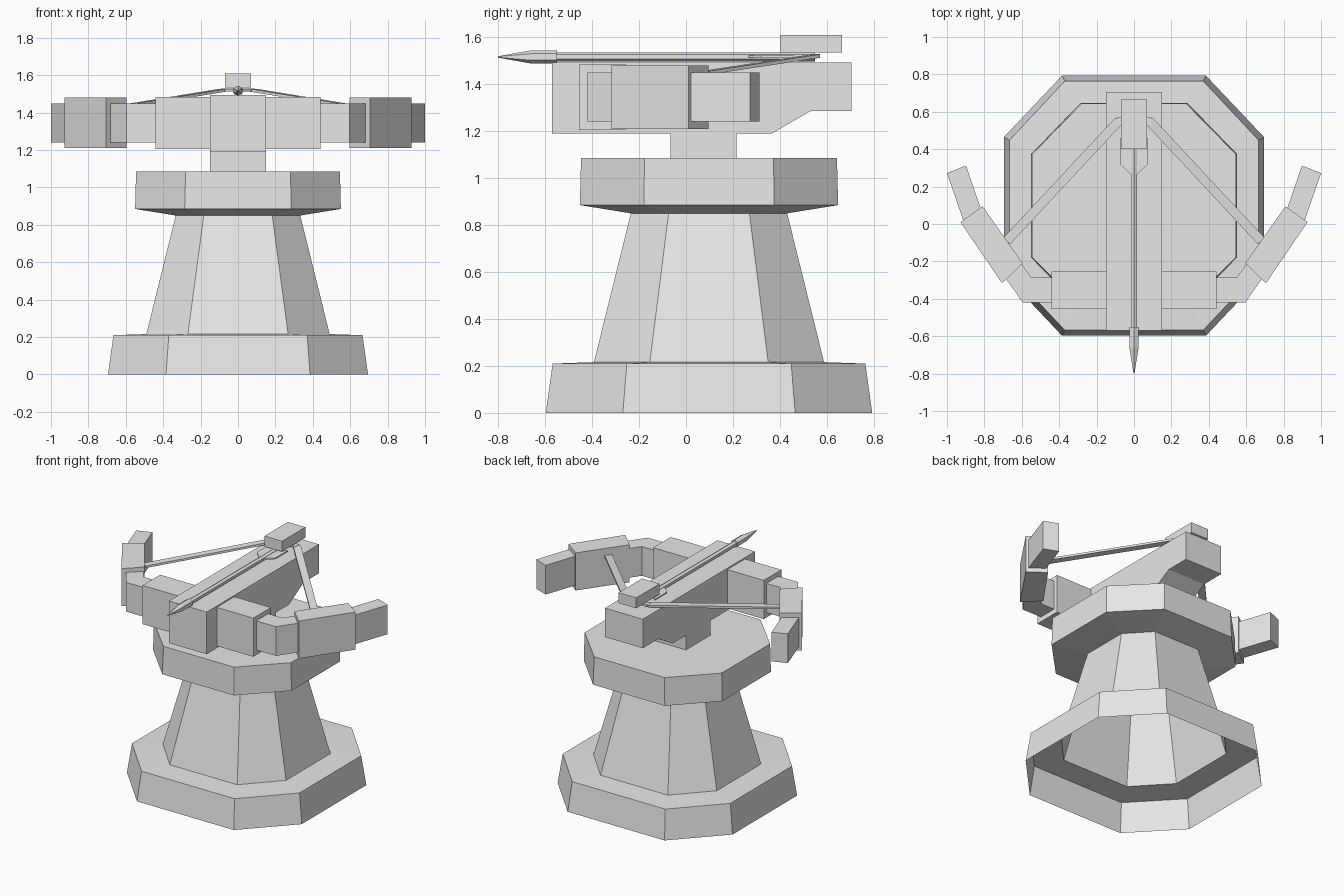
import bpy, bmesh, math
from mathutils import Vector

if "Cube" in bpy.data.objects:
    bpy.data.objects.remove(bpy.data.objects["Cube"], do_unlink=True)

grey = bpy.data.materials.new("plain_grey")
grey.use_nodes = True
GREY = (0.8, 0.8, 0.8, 1)
grey.diffuse_color = GREY
grey.node_tree.nodes["Principled BSDF"].inputs["Base Color"].default_value = GREY


def finish(name, bm):
    bmesh.ops.recalc_face_normals(bm, faces=bm.faces)
    me = bpy.data.meshes.new(name)
    bm.to_mesh(me)
    bm.free()
    me.materials.append(grey)
    ob = bpy.data.objects.new(name, me)
    bpy.context.collection.objects.link(ob)
    return ob


def loft(name, rings, cap_start=True, cap_end=True):
    """Skin a sequence of closed rings that share one point count."""
    bm = bmesh.new()
    loops = [[bm.verts.new(p) for p in ring] for ring in rings]
    for a, b in zip(loops, loops[1:]):
        for i in range(len(a)):
            j = (i + 1) % len(a)
            bm.faces.new((a[i], a[j], b[j], b[i]))
    if cap_start:
        bm.faces.new(loops[0])
    if cap_end:
        bm.faces.new(loops[-1])
    return finish(name, bm)


def slab(name, outline, z0, z1):
    """Extrude a plan outline between two heights."""
    return loft(name, [[(x, y, z) for x, y in outline] for z in (z0, z1)])


def box(name, x, y0, y1, z0, z1):
    return slab(name, [(-x, y0), (x, y0), (x, y1), (-x, y1)], z0, z1)


def octagon(half, cx, cy, z, yc=0.098):
    """Square of the given half size with cut corners."""
    pts = [(cx, -half), (half, -cy), (half, cy), (cx, half),
           (-cx, half), (-half, cy), (-half, -cy), (-cx, -half)]
    return [(x, y + yc, z) for x, y in pts]


def bar(name, a, b, width, height):
    """Straight flat bar from a to b."""
    a, b = Vector(a), Vector(b)
    side = (b - a).cross(Vector((0, 0, 1))).normalized() * width / 2
    up = side.cross(b - a).normalized() * height / 2
    return loft(name, [[p + side + up, p - side + up, p - side - up, p + side - up]
                       for p in (a, b)])


# Tower: hollow foot and column, closed platform on top
loft("tower", [
    octagon(0.695, 0.385, 0.367, 0),
    octagon(0.666, 0.37, 0.35, 0.21),
    octagon(0.49, 0.268, 0.252, 0.216),
    octagon(0.333, 0.183, 0.172, 0.85),
    octagon(0.55, 0.285, 0.277, 0.885),
    octagon(0.545, 0.28, 0.275, 1.085)], cap_start=False)

# Swivel neck and stock with a stepped rear underside
box("neck", 0.15, -0.065, 0.215, 1.085, 1.19)
stock = [(-0.57, 1.19), (0.365, 1.19), (0.53, 1.285),
         (0.705, 1.285), (0.705, 1.493), (-0.57, 1.493)]
loft("stock", [[(x, y, z) for y, z in stock] for x in (-0.15, 0.15)])

# Bow: centre block, then mirrored arms
box("bow_centre", 0.44, -0.455, -0.255, 1.205, 1.483)
for s, label in ((1, "left"), (-1, "right")):
    def side(points):
        return [(s * x, *rest) for x, *rest in points]
    slab(label + "_bow_elbow", side([(0.42, -0.42), (0.595, -0.42), (0.69, -0.285),
                                     (0.61, -0.20), (0.55, -0.285), (0.42, -0.285)]), 1.24, 1.45)
    slab(label + "_bow_arm", side([(0.705, -0.317), (0.928, 0.01),
                                   (0.81, 0.095), (0.595, -0.21)]), 1.21, 1.48)
    slab(label + "_bow_tip", side([(0.913, 0.02), (1.0, 0.272),
                                   (0.898, 0.312), (0.815, 0.07)]), 1.24, 1.45)
    bar(label + "_bowstring", (s * 0.68, -0.09, 1.422), (s * 0.08, 0.553, 1.52), 0.05, 0.015)
    # Arrow feather
    slab(label + "_feather", side([(0.0, 0.25), (0.075, 0.32), (0.075, 0.46), (0.0, 0.40)]),
         1.513, 1.523)
box("bowstring_middle", 0.09, 0.53, 0.57, 1.512, 1.528)

# String catch above the rear of the stock
box("string_catch", 0.07, 0.4, 0.665, 1.535, 1.61)


def hexagon(r, y, z=1.516):
    return [(r * math.sin(i * math.pi / 3), y, z + r * math.cos(i * math.pi / 3))
            for i in range(6)]


# Arrow shaft and pointed head
loft("arrow_shaft", [hexagon(0.019, -0.56), hexagon(0.019, 0.55)])
loft("arrow_head", [hexagon(0.028, -0.55), hexagon(0.028, -0.66), hexagon(0.003, -0.8)])
